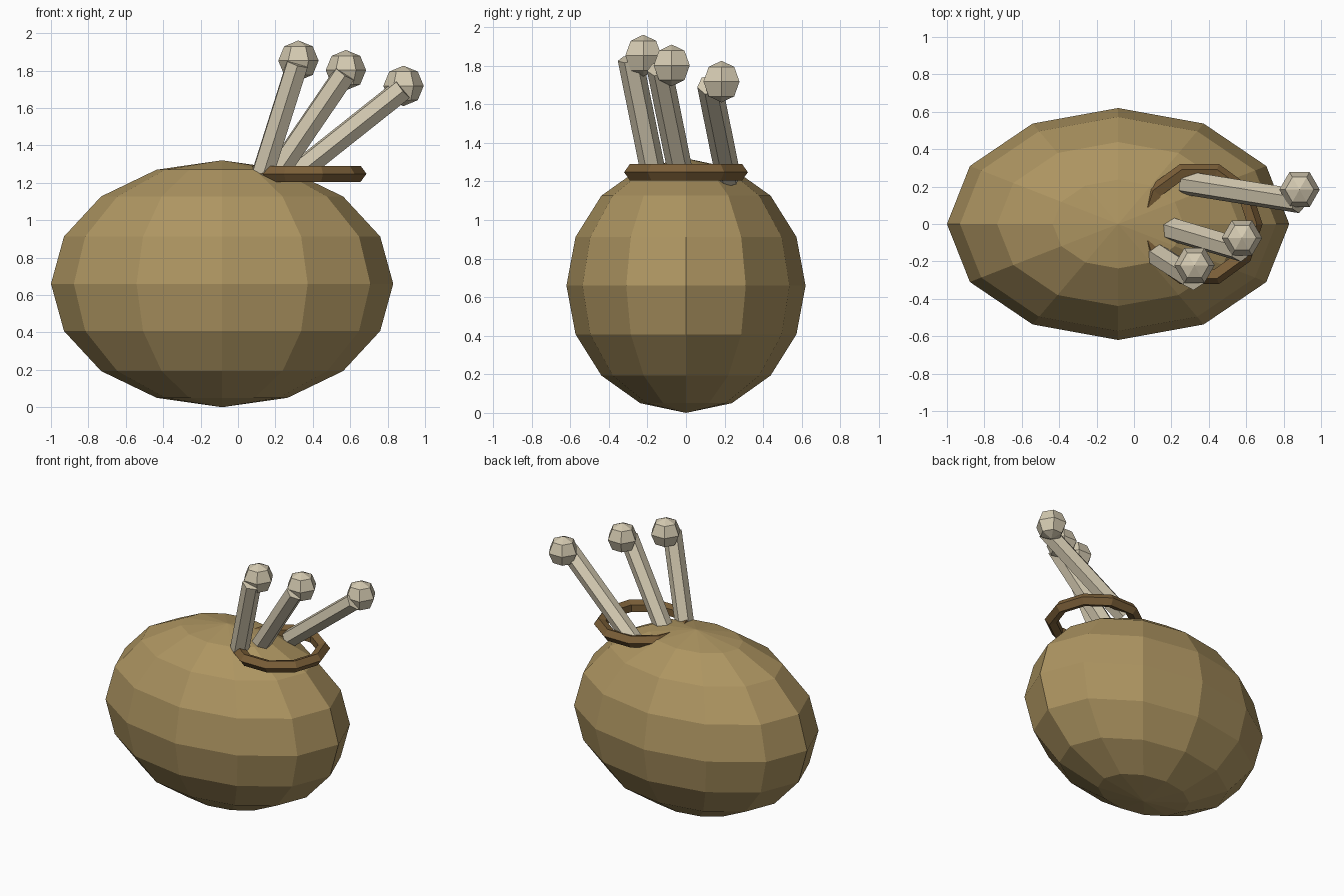
import bpy
from math import radians
from mathutils import Matrix, Vector

if "Cube" in bpy.data.objects:
    bpy.data.objects.remove(bpy.data.objects["Cube"])


def material(name, color):
    m = bpy.data.materials.new(name)
    m.diffuse_color = (*color, 1)
    m.use_nodes = True
    m.node_tree.nodes["Principled BSDF"].inputs["Base Color"].default_value = m.diffuse_color
    return m


def finish(name, mat):
    ob = bpy.context.object
    ob.name = name
    ob.data.materials.append(mat)
    return ob


bag_mat = material("bag_tan", (0.42, 0.30, 0.12))
ring_mat = material("ring_brown", (0.20, 0.115, 0.04))
pipe_mat = material("pipe_bone", (0.66, 0.59, 0.44))

# Bag: low-poly ellipsoid
bpy.ops.mesh.primitive_uv_sphere_add(segments=12, ring_count=8, radius=1,
                                     location=(-0.085, 0, 0.66))
bag = finish("bag", bag_mat)
bag.scale = (0.915, 0.62, 0.66)

# Collar ring, partly sunk into the bag
bpy.ops.mesh.primitive_torus_add(major_segments=10, minor_segments=5,
                                 major_radius=0.292, minor_radius=0.045,
                                 location=(0.35, 0, 1.248))
finish("collar_ring", ring_mat)

# Pipes: top centre, tilt, length, and the knob centre near the top
pipes = [
    ((0.318, -0.290, 1.838), 0.30, 0.63, (0.323, -0.221, 1.853)),
    ((0.572, -0.138, 1.785), 0.59, 0.69, (0.577, -0.074, 1.802)),
    ((0.882, 0.122, 1.702), 0.89, 0.78, (0.885, 0.184, 1.718)),
]
for i, (top, tilt, length, knob) in enumerate(pipes, 1):
    rot = Matrix.Rotation(0.2, 4, 'X') @ Matrix.Rotation(tilt, 4, 'Y')
    centre = Vector(top) - rot @ Vector((0, 0, length / 2))
    bpy.ops.mesh.primitive_cylinder_add(vertices=6, radius=0.065, depth=length)
    finish(f"pipe_{i}", pipe_mat).matrix_world = Matrix.Translation(centre) @ rot

    bpy.ops.mesh.primitive_uv_sphere_add(segments=6, ring_count=4, radius=0.108,
                                         location=knob, rotation=(0, 0, radians(90)))
    finish(f"pipe_knob_{i}", pipe_mat)
